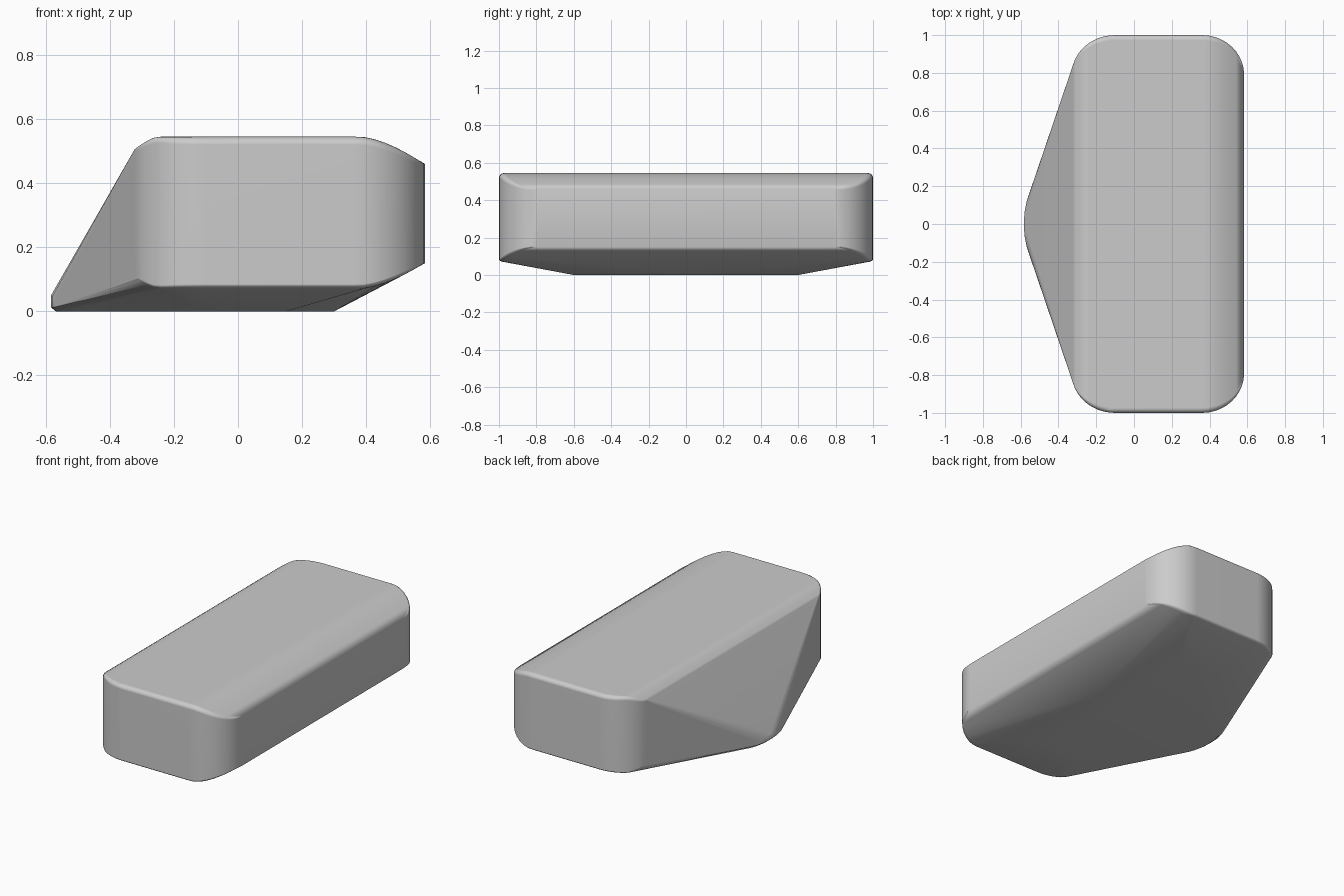
import bpy, bmesh
from math import sin, cos, radians

cube = bpy.data.objects.get("Cube")
if cube:
    bpy.data.objects.remove(cube, do_unlink=True)

SEG = 10

# Heights of the upper and lower edges along x
def side_drop(x, right_drop, left_drop):
    right = max(0, min(1, (x - 0.38) / 0.2))
    left = max(0, min(1, (-0.25 - x) / 0.08))
    return right_drop * right ** 1.6 + left_drop * left ** 1.4

def top(x):
    return 0.545 - side_drop(x, 0.085, 0.045)

def bottom(x):
    return 0.07 + side_drop(x, 0.08, 0.04)

# Rounded plan corners: centre x, radius x, start and end angle
corners = [(0.36, 0.223, 0, 90), (-0.1, 0.23, 90, 165)]
points = []
for cx, rx, start, end in corners:
    for i in range(SEG + 1):
        a = radians(start + (end - start) * i / SEG)
        x, y = cx + rx * cos(a), 0.79 + 0.21 * sin(a)
        # Soft fillets along the two ends
        for j in range(5):
            f = radians(90 * j / 4)
            inset = 0.028 * (1 - cos(f)) * sin(a)
            rise = (1 - sin(f)) * sin(a)
            points.append((x, y - inset, top(x) - 0.025 * rise))
            points.append((x, y - inset, bottom(x) + 0.015 * rise))

# Rounded nose low on the long side
for x, y, low, high in [(-0.583, 0, 0.012, 0.05), (-0.58, 0.06, 0.012, 0.045),
                        (-0.568, 0.12, 0.014, 0.04), (-0.555, 0.16, 0.018, 0.04)]:
    points += [(x, y, low), (x, y, high), (x + 0.015, y * 0.9, 0)]

# Flat underside
points += [(0.3, 0, 0), (0.15, 0.6, 0), (-0.1, 0.6, 0)]

# Mirror across y and wrap the shell
bm = bmesh.new()
for x, y, z in points:
    for s in (1, -1):
        bm.verts.new((x, y * s, z))
bmesh.ops.remove_doubles(bm, verts=bm.verts[:], dist=0.0005)
hull = bmesh.ops.convex_hull(bm, input=bm.verts[:])
loose = {g for g in hull["geom_interior"] + hull["geom_unused"]
         if isinstance(g, bmesh.types.BMVert) and g.is_valid}
bmesh.ops.delete(bm, geom=list(loose), context='VERTS')
bmesh.ops.dissolve_limit(bm, angle_limit=radians(0.8), verts=bm.verts[:], edges=bm.edges[:])
bmesh.ops.recalc_face_normals(bm, faces=bm.faces[:])
mesh = bpy.data.meshes.new("shell")
bm.to_mesh(mesh)
bm.free()

shell = bpy.data.objects.new("shell", mesh)
bpy.context.collection.objects.link(shell)

# Plain grey surface
grey = bpy.data.materials.new("grey")
grey.use_nodes = True
colour = (0.6, 0.6, 0.6, 1)
grey.diffuse_color = colour
grey.node_tree.nodes["Principled BSDF"].inputs["Base Color"].default_value = colour
mesh.materials.append(grey)

# Smooth fillets with flat main faces
bpy.ops.object.select_all(action='DESELECT')
shell.select_set(True)
bpy.context.view_layer.objects.active = shell
bpy.ops.object.shade_smooth_by_angle(angle=radians(35))
weighted = shell.modifiers.new("weighted_normals", 'WEIGHTED_NORMAL')
weighted.keep_sharp = True
